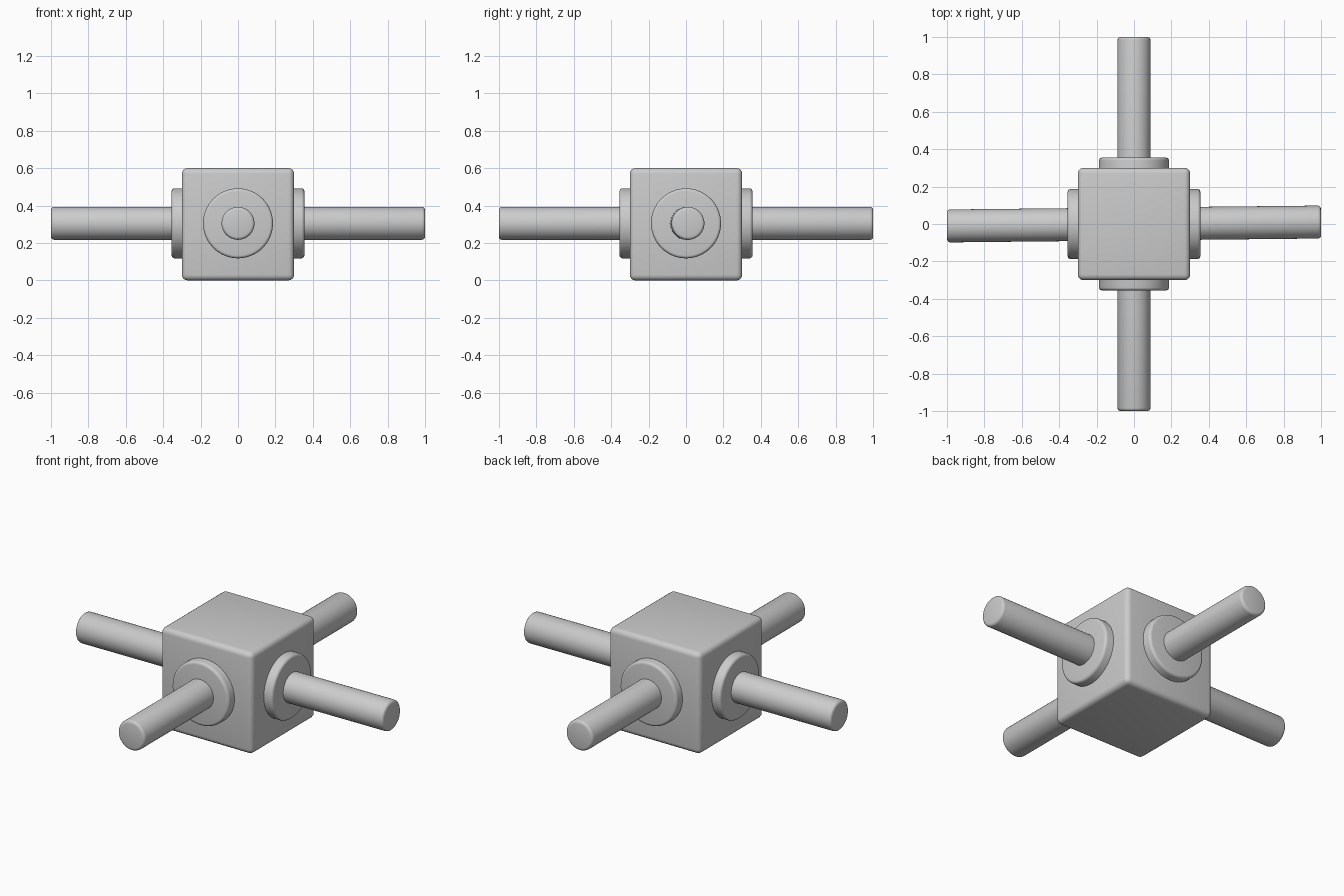
import bpy
import math
from math import radians

if "Cube" in bpy.data.objects:
    bpy.data.objects.remove(bpy.data.objects["Cube"])

AXIS_Z = 0.305  # height of the rod centres


def finish(ob, name, bevel, segments, angle):
    """Name, round the hard edges and smooth-shade one part."""
    ob.name = name
    mod = ob.modifiers.new("round_edges", 'BEVEL')
    mod.width = bevel
    mod.segments = segments
    mod.limit_method = 'ANGLE'
    mod.angle_limit = radians(40)
    bpy.ops.object.modifier_apply(modifier=mod.name)
    bpy.ops.object.shade_smooth_by_angle(angle=radians(angle))
    return ob


def cylinder(name, radius, length, turn, bevel, segments, angle):
    """Horizontal cylinder through the centre, turned about z."""
    bpy.ops.mesh.primitive_cylinder_add(
        vertices=64, radius=radius, depth=length,
        location=(0, 0, AXIS_Z), rotation=(0, math.pi / 2, turn))
    return finish(bpy.context.object, name, bevel, segments, angle)


# central block with rounded edges
bpy.ops.mesh.primitive_cube_add(size=0.6, location=(0, 0, 0.3))
finish(bpy.context.object, "hub_block", 0.03, 4, 35)

# collars on the four side faces and the crossing rods
# (the left-right rod sits very slightly skewed in its collar)
for label, turn, skew in (("side", 0, 0.0105), ("front_back", math.pi / 2, 0)):
    cylinder(label + "_collars", 0.187, 0.71, turn, 0.016, 4, 35)
    cylinder(label + "_rod", 0.088, 2.0, turn + skew, 0.016, 3, 60)
